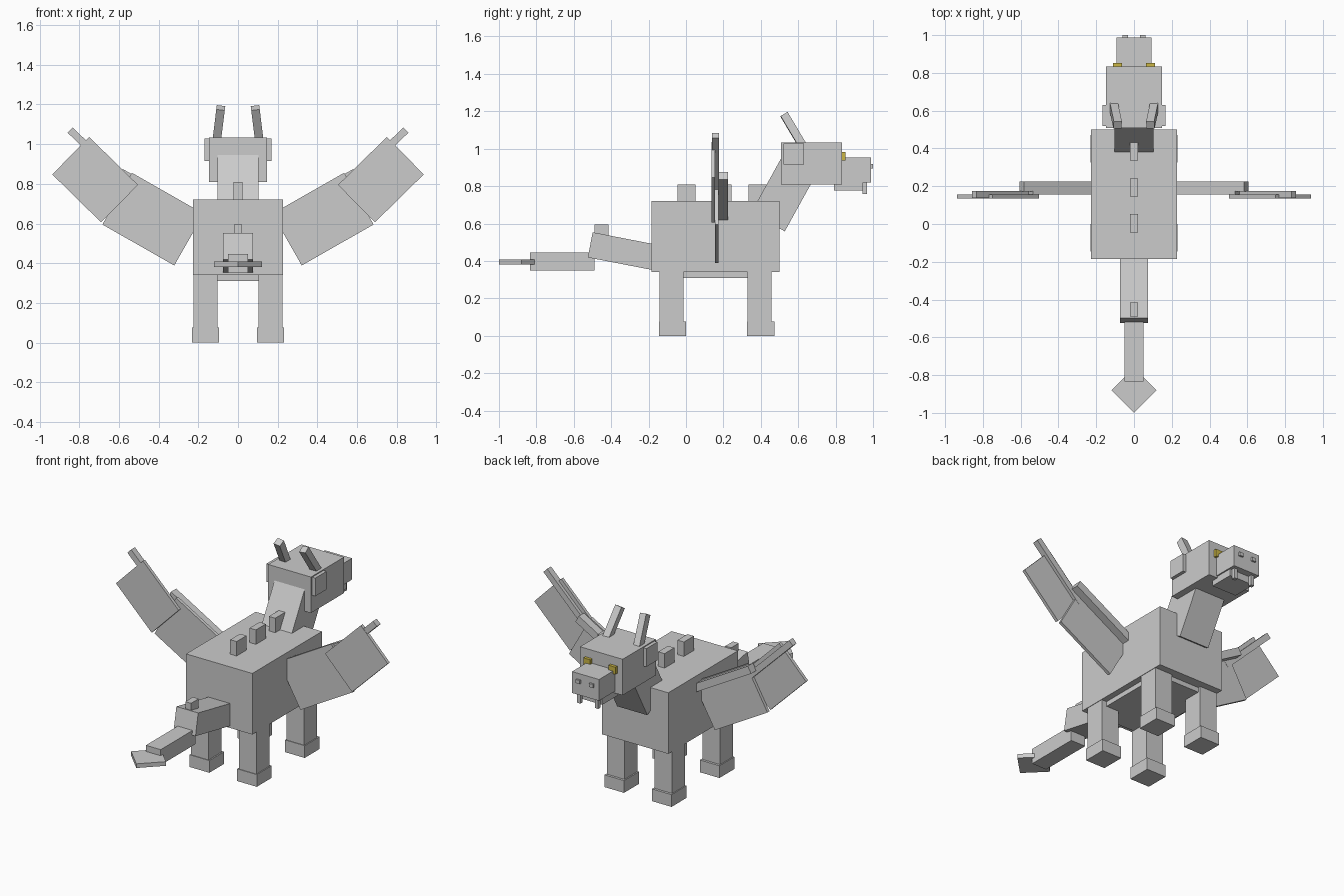
import bpy
from math import radians, atan2, hypot
from mathutils import Vector

cube = bpy.data.objects.get("Cube")
if cube:
    bpy.data.objects.remove(cube, do_unlink=True)


def material(name, color):
    mat = bpy.data.materials.new(name)
    mat.use_nodes = True
    mat.diffuse_color = color
    bsdf = mat.node_tree.nodes["Principled BSDF"]
    bsdf.inputs["Base Color"].default_value = color
    return mat


grey = material("light grey", (0.6, 0.6, 0.6, 1))
yellow = material("eye yellow", (0.6, 0.47, 0.06, 1))


def box(name, center, size, rot=(0, 0, 0), mat=grey):
    """Box from centre, full size and rotation in degrees."""
    bpy.ops.mesh.primitive_cube_add(size=1, location=center,
                                    rotation=[radians(a) for a in rot])
    ob = bpy.context.object
    ob.name = name
    ob.scale = size
    ob.data.materials.append(mat)
    return ob


def span(name, x, y, z, mat=grey):
    """Upright box from its low and high limits on each axis."""
    limits = (x, y, z)
    return box(name, [(a + b) / 2 for a, b in limits],
               [b - a for a, b in limits], mat=mat)


def pair(name, x, y, z, mat=grey):
    """Upright box and its mirror image."""
    span("left_" + name, x, y, z, mat)
    span("right_" + name, (-x[1], -x[0]), y, z, mat)


def beam(name, start, end, width, depth):
    """Box whose long axis runs from start to end."""
    start, end = Vector(start), Vector(end)
    ob = box(name, (start + end) / 2, (width, depth, (end - start).length))
    d = end - start
    # tilt sideways first, then forwards or backwards
    ob.rotation_euler = (-atan2(d.y, d.z), atan2(d.x, hypot(d.y, d.z)), 0)
    return ob


# Torso
span("body", (-0.228, 0.228), (-0.185, 0.5), (0.34, 0.72))
span("belly", (-0.19, 0.19), (-0.13, 0.44), (0.31, 0.35))

# Legs and feet
for name, y in (("hind", -0.145), ("front", 0.326)):
    pair(name + "_leg", (0.104, 0.225), (y + 0.004, y + 0.131), (0.05, 0.36))
    pair(name + "_foot", (0.096, 0.231), (y, y + 0.146), (0, 0.076))

# Back and tail spikes
for i in range(3):
    y = -0.045 + 0.19 * i
    span(f"back_spike_{i + 1}", (-0.022, 0.022), (y, y + 0.097), (0.7, 0.81))
span("tail_spike", (-0.02, 0.02), (-0.49, -0.415), (0.5, 0.595))

# Tail
beam("tail_base", (0, -0.512, 0.486), (0, -0.12, 0.41), 0.15, 0.137)
span("tail_end", (-0.051, 0.051), (-0.833, -0.49), (0.35, 0.446))
box("tail_tip", (0, -0.88, 0.395), (0.17, 0.17, 0.026), (0, 0, 45))

# Neck and head
beam("neck", (0, 0.438, 0.608), (0, 0.612, 0.923), 0.208, 0.206)
span("head", (-0.147, 0.147), (0.507, 0.833), (0.81, 1.034))
span("snout", (-0.093, 0.093), (0.8, 0.988), (0.82, 0.953))
span("jaw", (-0.085, 0.085), (0.79, 0.945), (0.777, 0.822))
pair("ear", (0.14, 0.168), (0.52, 0.63), (0.915, 1.028))
pair("eye", (0.063, 0.11), (0.82, 0.852), (0.937, 0.982), yellow)
pair("nostril", (0.032, 0.06), (0.98, 1.0), (0.895, 0.917))
pair("fang", (0.05, 0.073), (0.945, 0.968), (0.757, 0.83))

for side, s in (("left", 1), ("right", -1)):
    # Horns lean back and inward
    beam(side + "_horn", (s * 0.11, 0.627, 1.01), (s * 0.085, 0.525, 1.183),
         0.043, 0.043)
    # Wings: two panels, each with a bone along its upper edge
    box(side + "_inner_wing", (s * 0.428, 0.165, 0.622),
        (0.417, 0.02, 0.3), (0, -29.7 * s, 0))
    box(side + "_inner_wing_bone", (s * 0.394, 0.198, 0.741),
        (0.46, 0.052, 0.047), (0, -29.7 * s, 0))
    box(side + "_outer_wing", (s * 0.72, 0.146, 0.821),
        (0.345, 0.02, 0.265), (0, -44.5 * s, 0))
    box(side + "_outer_wing_bone", (s * 0.69, 0.157, 0.918),
        (0.437, 0.038, 0.037), (0, -44.5 * s, 0))
